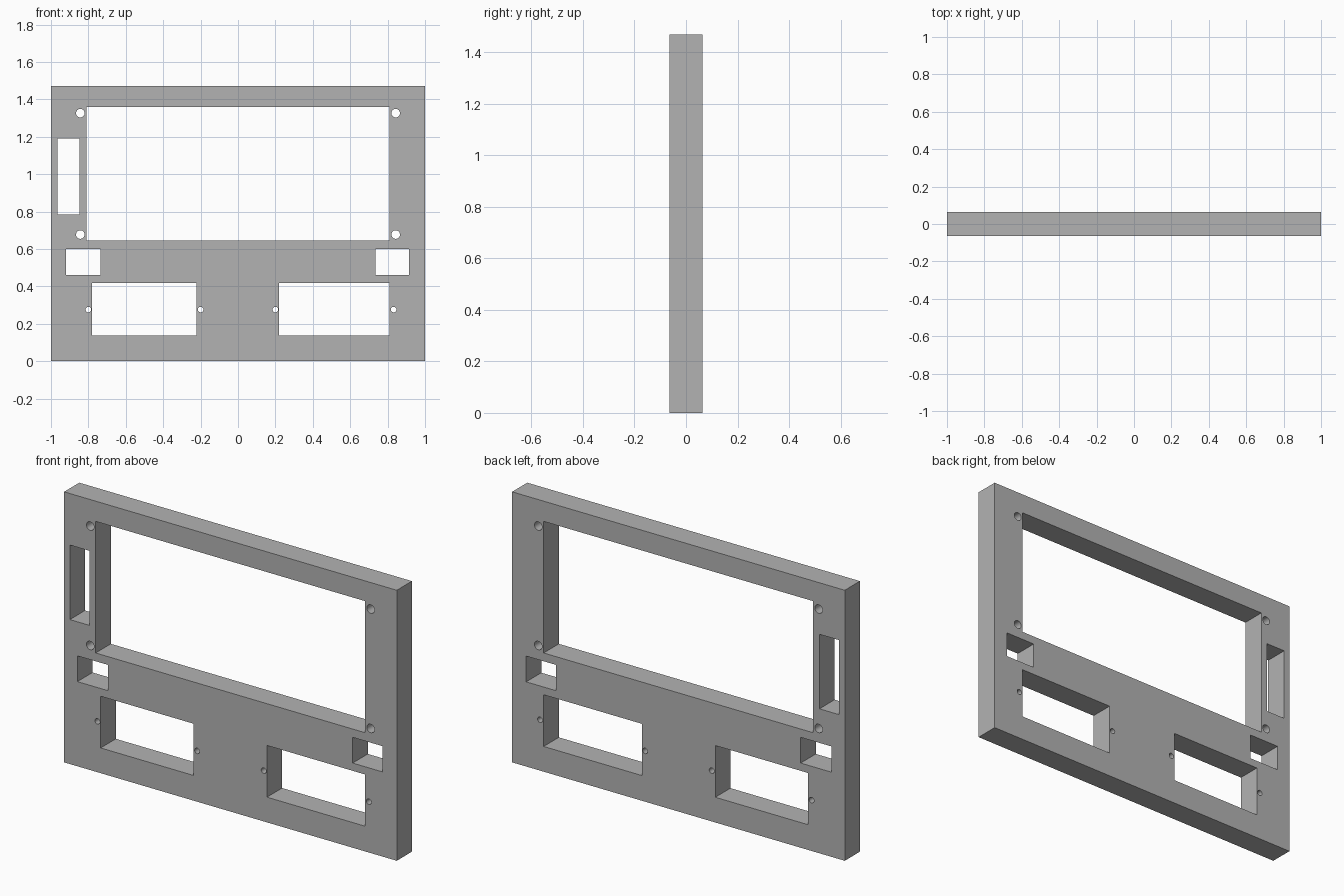
import bpy, bmesh
from mathutils import Matrix, Vector
from math import radians

cube = bpy.data.objects.get("Cube")
if cube:
    bpy.data.objects.remove(cube, do_unlink=True)

HEIGHT, DEPTH = 1.47, 0.13

grey = bpy.data.materials.new("plain grey")
grey.use_nodes = True
colour = (0.45, 0.45, 0.45, 1)
grey.diffuse_color = colour
grey.node_tree.nodes["Principled BSDF"].inputs["Base Color"].default_value = colour


def add_box(bm, x0, x1, z0, z1, depth):
    """Box spanning an x and z range, centred on y = 0."""
    centre = Vector(((x0 + x1) / 2, 0, (z0 + z1) / 2))
    size = Vector((x1 - x0, depth, z1 - z0))
    bmesh.ops.create_cube(bm, size=1, matrix=Matrix.LocRotScale(centre, None, size))


def add_pin(bm, x, z, radius):
    """Round cutter running front to back."""
    turn = Matrix.Translation((x, 0, z)) @ Matrix.Rotation(radians(90), 4, "X")
    bmesh.ops.create_cone(bm, cap_ends=True, segments=24, radius1=radius,
                          radius2=radius, depth=DEPTH * 2, matrix=turn)


def make_object(name, bm):
    mesh = bpy.data.meshes.new(name)
    bm.to_mesh(mesh)
    bm.free()
    mesh.materials.append(grey)
    obj = bpy.data.objects.new(name, mesh)
    bpy.context.collection.objects.link(obj)
    return obj


# Solid panel
bm = bmesh.new()
add_box(bm, -1, 1, 0, HEIGHT, DEPTH)
panel = make_object("front_panel", bm)

# Rectangular openings: x range, z range
openings = [
    (-0.81, 0.81, 0.645, 1.36),     # screen window
    (-0.965, -0.848, 0.785, 1.19),  # side slot
    (-0.92, -0.735, 0.46, 0.60),    # right switch
    (0.735, 0.915, 0.46, 0.60),     # left switch
    (-0.78, -0.222, 0.137, 0.418),  # right lower socket
    (0.22, 0.81, 0.137, 0.418),     # left lower socket
]
bm = bmesh.new()
for opening in openings:
    add_box(bm, *opening, DEPTH * 2)

# Screw holes around the screen window
for x in (-0.843, 0.843):
    for z in (0.677, 1.326):
        add_pin(bm, x, z, 0.023)

# Screw holes beside the lower sockets
for x in (-0.80, -0.20, 0.20, 0.832):
    add_pin(bm, x, 0.276, 0.015)
cutter = make_object("opening_cutter", bm)
cutter.hide_render = True

# Cut the openings, then drop the cutter
cut = panel.modifiers.new("openings", "BOOLEAN")
cut.operation = "DIFFERENCE"
cut.solver = "EXACT"
cut.object = cutter
bpy.context.view_layer.objects.active = panel
panel.select_set(True)
bpy.ops.object.modifier_apply(modifier=cut.name)
bpy.data.objects.remove(cutter, do_unlink=True)
bpy.ops.object.shade_smooth_by_angle(angle=radians(30))
